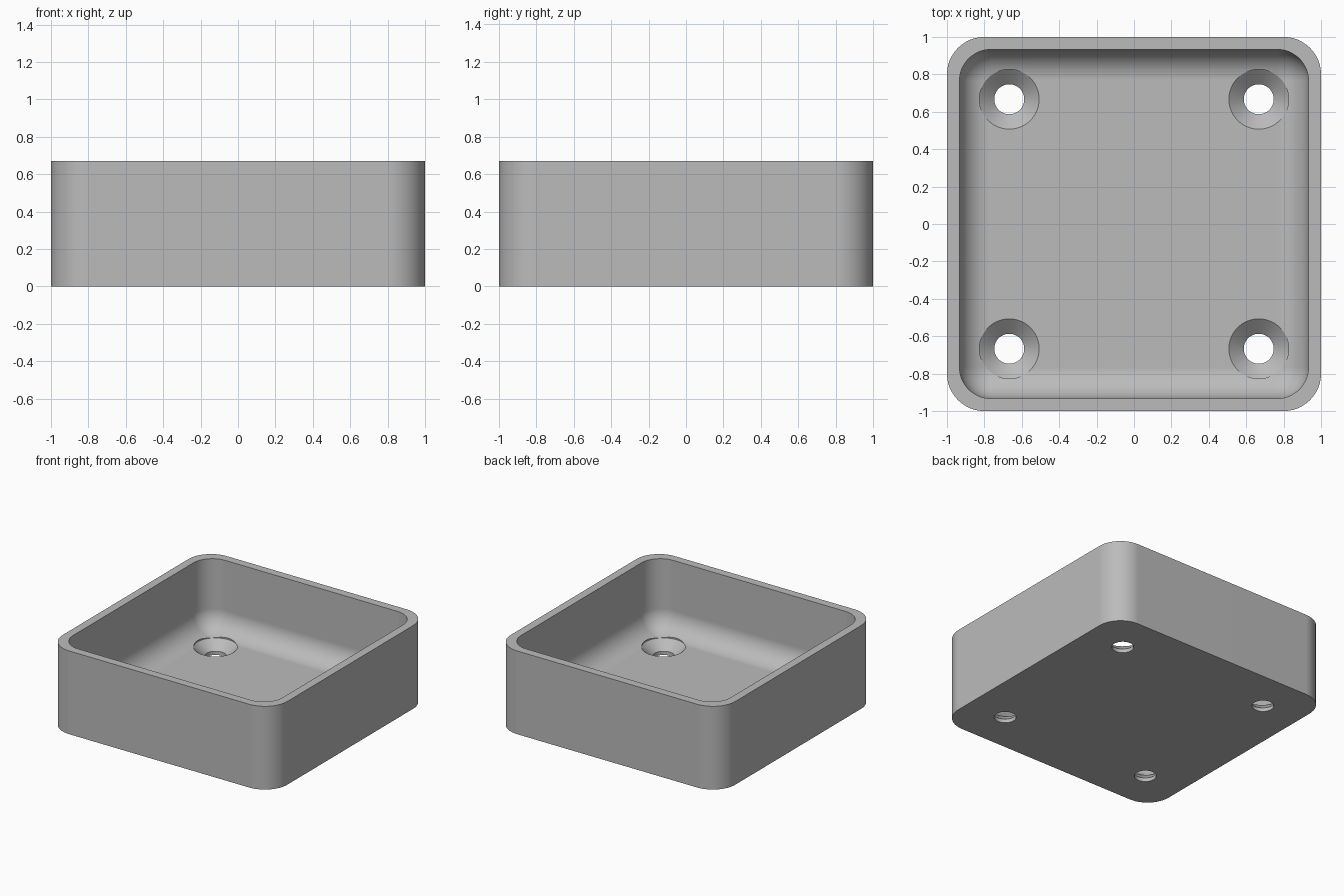
import bpy, bmesh, math

cube = bpy.data.objects.get("Cube")
if cube:
    bpy.data.objects.remove(cube, do_unlink=True)

HEIGHT, FLOOR, WALL = 0.67, 0.1, 0.067
OUTER_R, INNER_R = 0.2, 0.167
HOLE_POS, HOLE_R, SINK_R, BORE = 0.667, 0.08, 0.16, 0.03
STEPS = 12

grey = bpy.data.materials.new("plain grey")
grey.use_nodes = True
grey.diffuse_color = (0.5, 0.5, 0.5, 1)
grey.node_tree.nodes["Principled BSDF"].inputs["Base Color"].default_value = grey.diffuse_color


def rounded_square(half, radius, z):
    """Points of a square with rounded corners."""
    points = []
    for corner in range(4):
        mid = math.pi / 4 + corner * math.pi / 2
        cx = math.copysign(half - radius, math.cos(mid))
        cy = math.copysign(half - radius, math.sin(mid))
        for i in range(STEPS + 1):
            a = (corner + i / STEPS) * math.pi / 2
            points.append((cx + radius * math.cos(a), cy + radius * math.sin(a), z))
    return points


def circle(x, y, radius, z, count=48):
    return [(x + radius * math.cos(math.tau * i / count),
             y + radius * math.sin(math.tau * i / count), z) for i in range(count)]


def loft(name, rings):
    """Skin a stack of rings and close both ends."""
    bm = bmesh.new()
    loops = [[bm.verts.new(p) for p in ring] for ring in rings]
    for low, high in zip(loops, loops[1:]):
        n = len(low)
        for i in range(n):
            j = (i + 1) % n
            bm.faces.new((low[i], low[j], high[j], high[i]))
    bm.faces.new(loops[0][::-1])
    bm.faces.new(loops[-1])
    bmesh.ops.remove_doubles(bm, verts=bm.verts, dist=1e-4)
    bmesh.ops.recalc_face_normals(bm, faces=bm.faces)
    mesh = bpy.data.meshes.new(name)
    bm.to_mesh(mesh)
    bm.free()
    mesh.materials.append(grey)
    obj = bpy.data.objects.new(name, mesh)
    bpy.context.collection.objects.link(obj)
    return obj


# Tray: outer wall, rim, inner wall, then the rounded transition to the floor
inner = 1 - WALL
rings = [rounded_square(1, OUTER_R, 0), rounded_square(1, OUTER_R, HEIGHT),
         rounded_square(inner, INNER_R, HEIGHT)]
for i in range(STEPS + 1):
    a = i / STEPS * math.pi / 2
    inset = INNER_R * (1 - math.cos(a))
    rings.append(rounded_square(inner - inset, INNER_R - inset,
                                FLOOR + INNER_R * (1 - math.sin(a))))
tray = loft("tray", rings)

# Countersunk screw holes
bpy.context.view_layer.objects.active = tray
for x in (-HOLE_POS, HOLE_POS):
    for y in (-HOLE_POS, HOLE_POS):
        cutter = loft("hole_cutter", [circle(x, y, HOLE_R, -0.1), circle(x, y, HOLE_R, BORE),
                                      circle(x, y, SINK_R, FLOOR), circle(x, y, SINK_R, 0.3)])
        cutter.hide_render = True
        cut = tray.modifiers.new("screw hole", 'BOOLEAN')
        cut.operation, cut.solver, cut.object = 'DIFFERENCE', 'EXACT', cutter
        bpy.ops.object.modifier_apply(modifier=cut.name)
        bpy.data.objects.remove(cutter, do_unlink=True)

# Smooth curves with crisp rims
bpy.ops.object.select_all(action='DESELECT')
tray.select_set(True)
bpy.ops.object.shade_smooth_by_angle(angle=math.radians(30))
weighted = tray.modifiers.new("weighted normals", 'WEIGHTED_NORMAL')
weighted.keep_sharp = True
